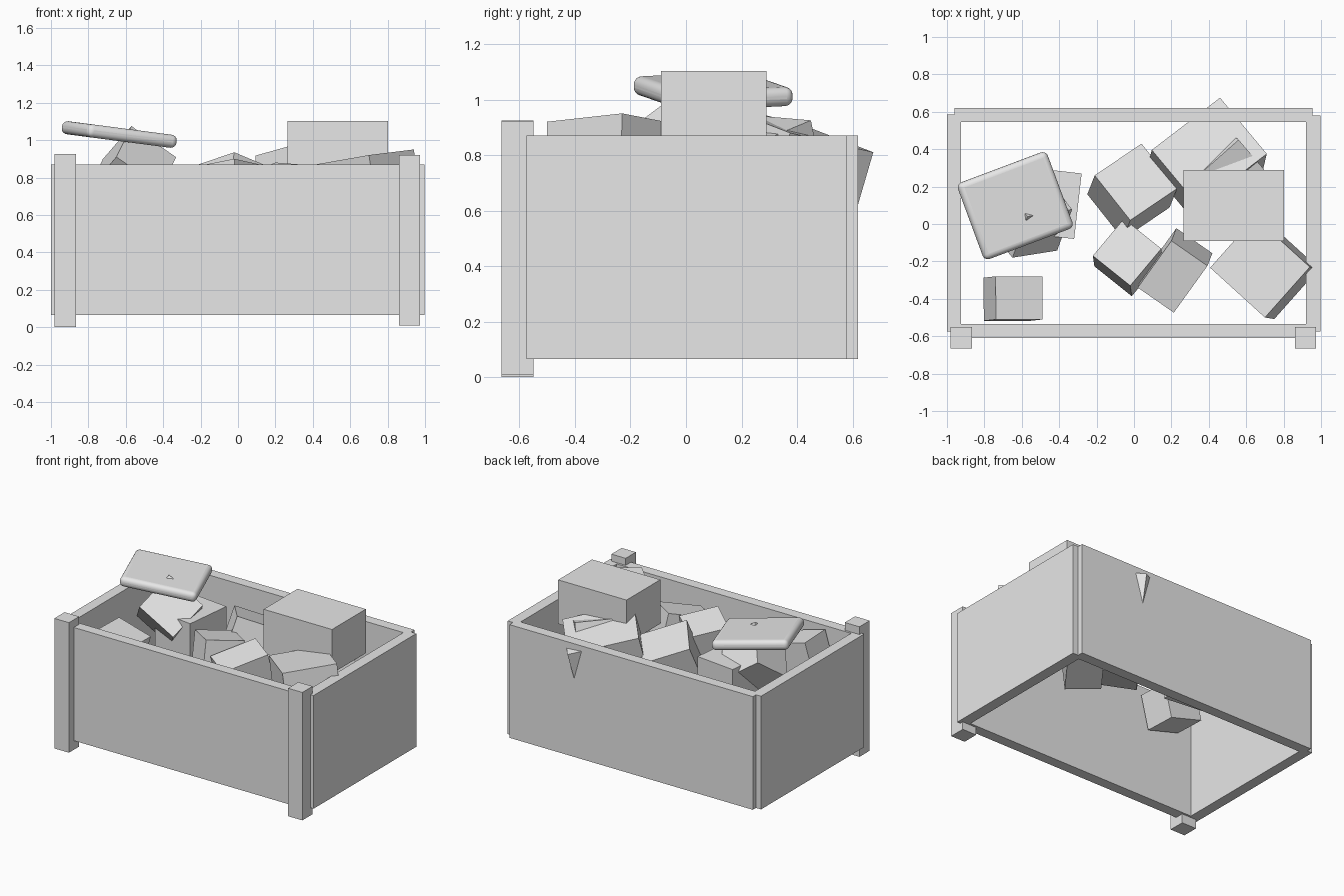
import bpy, bmesh
from mathutils import Vector, Matrix, Euler

start = bpy.data.objects.get("Cube")
if start:
    bpy.data.objects.remove(start, do_unlink=True)

# One plain grey for everything
grey = bpy.data.materials.new("plain_grey")
grey.use_nodes = True
grey.diffuse_color = (0.8, 0.8, 0.8, 1)
grey.node_tree.nodes["Principled BSDF"].inputs["Base Color"].default_value = (0.8, 0.8, 0.8, 1)


def block(name, matrix):
    """Unit cube shaped by a matrix."""
    mesh = bpy.data.meshes.new(name)
    bm = bmesh.new()
    bmesh.ops.create_cube(bm, size=1, matrix=matrix)
    bmesh.ops.recalc_face_normals(bm, faces=bm.faces)
    bm.to_mesh(mesh)
    bm.free()
    mesh.materials.append(grey)
    obj = bpy.data.objects.new(name, mesh)
    bpy.context.collection.objects.link(obj)
    return obj


def upright(name, x, y, z):
    """Axis-aligned block from its low and high limits."""
    spans = (x, y, z)
    centre = Matrix.Translation([(a + b) / 2 for a, b in spans])
    return block(name, centre @ Matrix.Diagonal([b - a for a, b in spans] + [1]))


def tilted(name, corner, end_u, end_v, depth):
    """Block hung below a top face given by a corner and its two neighbours."""
    corner = Vector(corner)
    u, v = Vector(end_u) - corner, Vector(end_v) - corner
    n = u.cross(v).normalized()
    if n.z < 0:
        n.negate()
    v = n.cross(u).normalized() * v.length * (1 if n.cross(u).dot(v) > 0 else -1)
    w = -n * depth
    m = Matrix((u, v, w)).transposed().to_4x4()
    m.translation = corner + (u + v + w) / 2
    return block(name, m)


# Open crate: four boards and two front posts
wall_z = (0.065, 0.87)
upright("front_board", (-0.95, 0.94), (-0.61, -0.535), wall_z)
upright("back_board", (-0.96, 0.955), (0.545, 0.62), wall_z)
upright("right_board", (-1.0, -0.925), (-0.575, 0.585), wall_z)
upright("left_board", (0.92, 0.997), (-0.575, 0.58), wall_z)
upright("right_post", (-0.98, -0.865), (-0.665, -0.55), (0.0, 0.925))
upright("left_post", (0.86, 0.972), (-0.665, -0.55), (0.01, 0.92))

# Large box resting on the pile
upright("large_box", (0.265, 0.803), (-0.09, 0.29), (0.79, 1.103))

# Loose tumbled boxes
boxes = {
    "left_box": ((0.70, -0.50, 0.92), (0.94, -0.23, 0.95), (0.42, -0.22, 0.87), 0.33),
    "middle_box": ((-0.02, -0.33, 0.90), (-0.22, -0.17, 0.86), (0.13, -0.12, 0.86), 0.27),
    "front_box": ((0.20, -0.09, 0.88), (0.02, -0.34, 0.80), (0.38, -0.24, 0.86), 0.28),
    "centre_box": ((-0.02, 0.02, 0.935), (-0.21, 0.26, 0.87), (0.23, 0.19, 0.83), 0.28),
    "back_box": ((0.46, 0.675, 0.81), (0.71, 0.375, 0.88), (0.15, 0.34, 0.93), 0.30),
    "small_back_box": ((0.56, 0.45, 0.925), (0.30, 0.22, 0.945), (0.72, 0.28, 0.85), 0.20),
    "right_front_box": ((-0.74, -0.28, 0.85), (-0.49, -0.28, 0.78), (-0.75, -0.51, 0.86), 0.24),
    "right_rear_box": ((-0.32, -0.08, 0.84), (-0.28, 0.27, 0.84), (-0.62, -0.05, 0.84), 0.33),
    "balanced_box": ((-0.57, 0.04, 1.075), (-0.65, -0.18, 0.91), (-0.33, 0.08, 0.91), 0.30),
}
for name, (corner, end_u, end_v, depth) in boxes.items():
    tilted(name, corner, end_u, end_v, depth)

# Rounded flat case tipped on the balanced box
tip = Matrix.Translation((-0.635, 0.098, 1.03)) @ Euler((0, 0.13, 0)).to_matrix().to_4x4()
turn = Matrix.Rotation(0.357, 4, "Z")
case = block("rounded_case", Matrix.Diagonal((0.515, 0.437, 0.07, 1)))
case.matrix_world = tip @ turn
bevel = case.modifiers.new("rounded_edges", "BEVEL")
bevel.width = 0.03
bevel.segments = 5
bpy.context.view_layer.objects.active = case
case.select_set(True)
bpy.ops.object.shade_smooth_by_angle()
